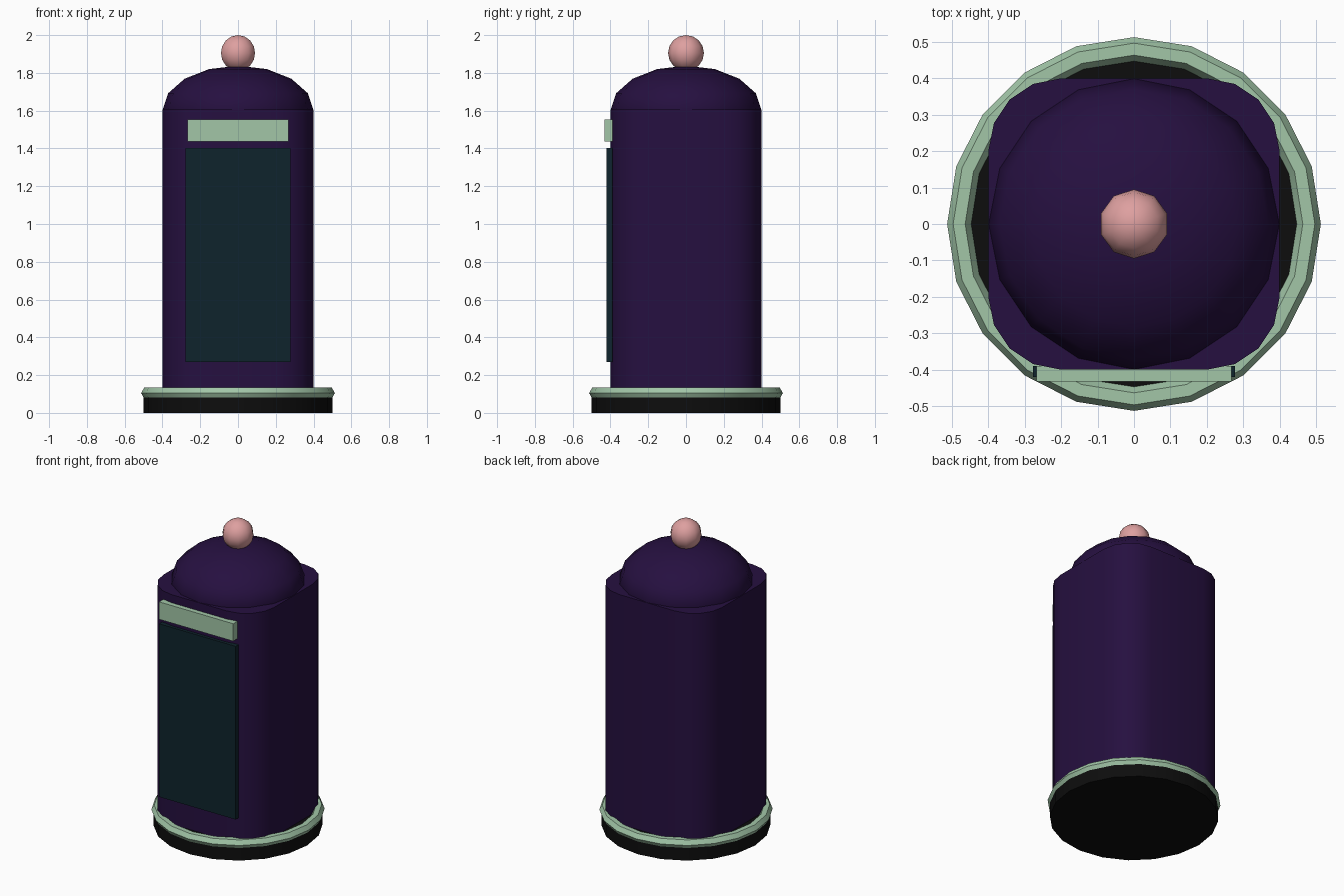
import bpy
import bmesh
from math import radians, cos, sin, pi

default = bpy.data.objects.get("Cube")
if default:
    bpy.data.objects.remove(default, do_unlink=True)


def material(name, rgb):
    mat = bpy.data.materials.new(name)
    mat.use_nodes = True
    mat.diffuse_color = (*rgb, 1)
    mat.node_tree.nodes["Principled BSDF"].inputs["Base Color"].default_value = (*rgb, 1)
    return mat


purple = material("deep purple", (0.019, 0.005, 0.051))
green = material("pale green", (0.36, 0.565, 0.39))
teal = material("dark teal", (0.0045, 0.017, 0.025))
black = material("black", (0.004, 0.004, 0.004))
pink = material("soft pink", (0.73, 0.35, 0.35))


def finish(name, mat, smooth=True):
    """Name and colour the active object, and shade it."""
    obj = bpy.context.object
    obj.name = obj.data.name = name
    obj.data.materials.append(mat)
    bpy.ops.object.transform_apply(location=False, rotation=True, scale=True)
    if smooth:
        bpy.ops.object.shade_smooth_by_angle(angle=radians(40))
    return obj


def plate(name, mat, half_width, y, z):
    """Flat box spanning the given y and z ranges."""
    bpy.ops.mesh.primitive_cube_add(size=1, location=(0, sum(y) / 2, sum(z) / 2))
    bpy.context.object.scale = (2 * half_width, y[1] - y[0], z[1] - z[0])
    finish(name, mat, smooth=False)


# Round base and its hexagonal-section trim ring
bpy.ops.mesh.primitive_cylinder_add(vertices=20, radius=0.5, depth=0.105, location=(0, 0, 0.0525))
finish("base", black)
bpy.ops.mesh.primitive_torus_add(major_segments=20, minor_segments=6, major_radius=0.48,
                                 minor_radius=0.033, location=(0, 0, 0.105))
finish("base_trim", green)

# Body: extruded rounded square
bm = bmesh.new()
outline = []
for corner in range(4):
    middle = pi / 4 + corner * pi / 2
    cx, cy = (0.2 * 2 ** 0.5 * f(middle) for f in (cos, sin))
    for step in range(5):
        a = corner * pi / 2 + step * pi / 8
        outline.append(bm.verts.new((cx + 0.2 * cos(a), cy + 0.2 * sin(a), 0.1)))
floor = bm.faces.new(outline)
result = bmesh.ops.extrude_face_region(bm, geom=[floor], use_keep_orig=True)
bmesh.ops.translate(bm, vec=(0, 0, 1.505),
                    verts=[v for v in result["geom"] if isinstance(v, bmesh.types.BMVert)])
bmesh.ops.recalc_face_normals(bm, faces=bm.faces)
mesh = bpy.data.meshes.new("body")
bm.to_mesh(mesh)
bm.free()
body = bpy.data.objects.new("body", mesh)
bpy.context.collection.objects.link(body)
bpy.ops.object.select_all(action="DESELECT")
body.select_set(True)
bpy.context.view_layer.objects.active = body
finish("body", purple)

# Flattened dome and ball finial
bpy.ops.mesh.primitive_uv_sphere_add(segments=16, ring_count=8, radius=0.4, location=(0, 0, 1.602))
bpy.context.object.scale.z = 0.59
finish("dome", purple)
bpy.ops.mesh.primitive_uv_sphere_add(segments=10, ring_count=8, radius=0.095, location=(0, 0, 1.905))
finish("finial", pink)

# Front door panel and the sign board above it
plate("door_panel", teal, 0.277, (-0.42, -0.39), (0.27, 1.402))
plate("sign_board", green, 0.268, (-0.432, -0.39), (1.438, 1.552))
